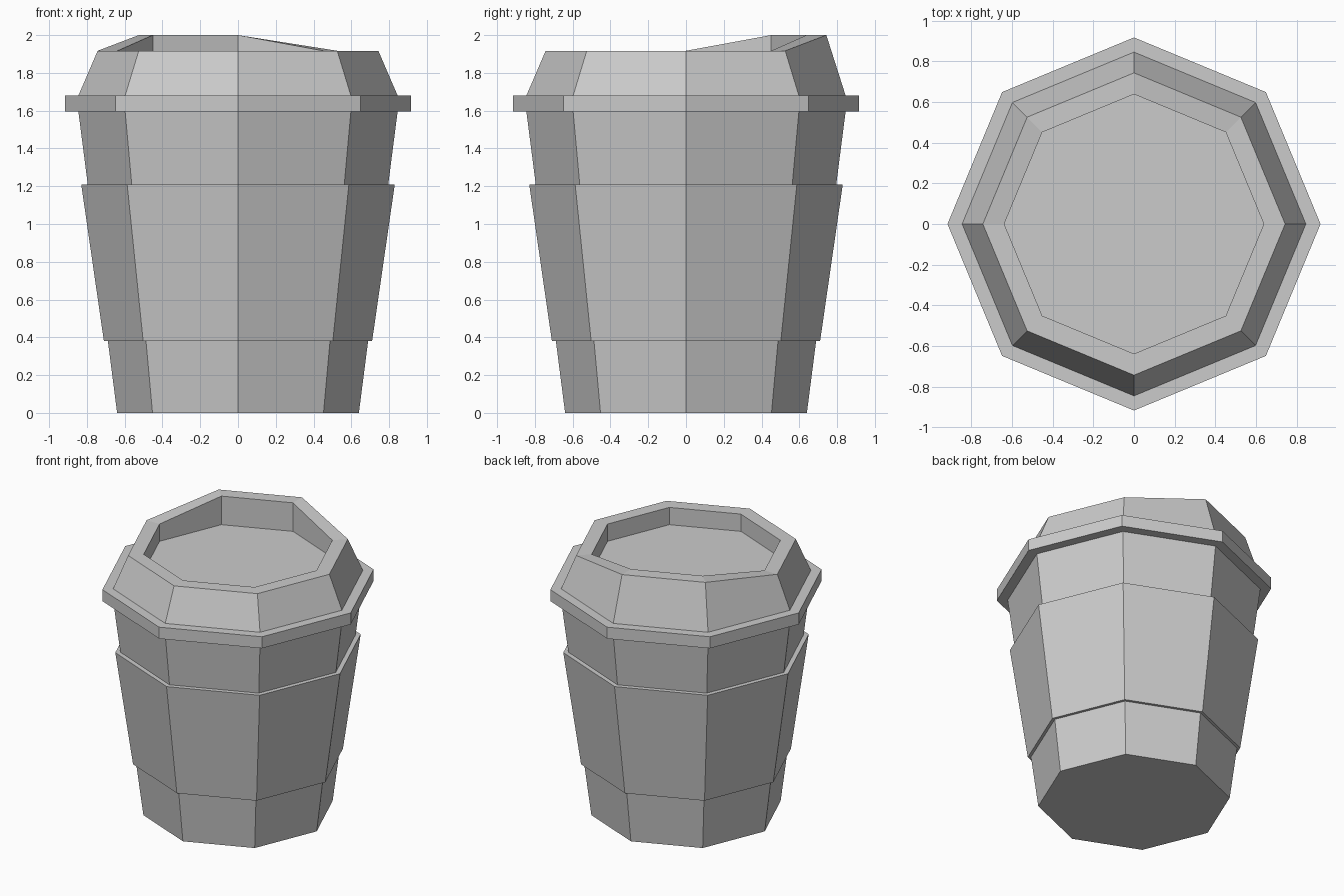
import bpy, bmesh, math

if "Cube" in bpy.data.objects:
    bpy.data.objects.remove(bpy.data.objects["Cube"])

SIDES = 8


def loft(name, profile, cap_bottom=False, cap_top=False):
    """Eight-sided lathe of (radius, height, raised) rings; raised lifts the sip edge."""
    bm = bmesh.new()
    rings = []
    for r, z, raised in profile:
        ring = []
        for i in range(SIDES):
            a = math.tau * i / SIDES
            lift = raised if i in (2, 3) else 0
            ring.append(bm.verts.new((r * math.cos(a), r * math.sin(a), z + lift)))
        rings.append(ring)
    for lo, hi in zip(rings, rings[1:]):
        for i in range(SIDES):
            j = (i + 1) % SIDES
            bm.faces.new((lo[i], lo[j], hi[j], hi[i]))
    if cap_bottom:
        bm.faces.new(rings[0][::-1])
    if cap_top:
        bm.faces.new(rings[-1])
    mesh = bpy.data.meshes.new(name)
    bm.to_mesh(mesh)
    bm.free()
    obj = bpy.data.objects.new(name, mesh)
    bpy.context.collection.objects.link(obj)
    return obj


# tapered paper cup
loft("cup", [(0.64, 0, 0), (0.845, 1.595, 0)], cap_bottom=True)

# heat sleeve with small ledges at both ends
loft("sleeve", [(0.685, 0.38, 0), (0.71, 0.38, 0), (0.83, 1.21, 0), (0.79, 1.21, 0)])

# lid: rim, sloped shoulder, top edge with raised sip side, recessed floor
loft("lid", [(0.84, 1.595, 0), (0.917, 1.595, 0), (0.917, 1.68, 0), (0.845, 1.68, 0),
             (0.743, 1.917, 0.083), (0.638, 1.917, 0.083), (0.638, 1.79, 0)],
     cap_top=True)
